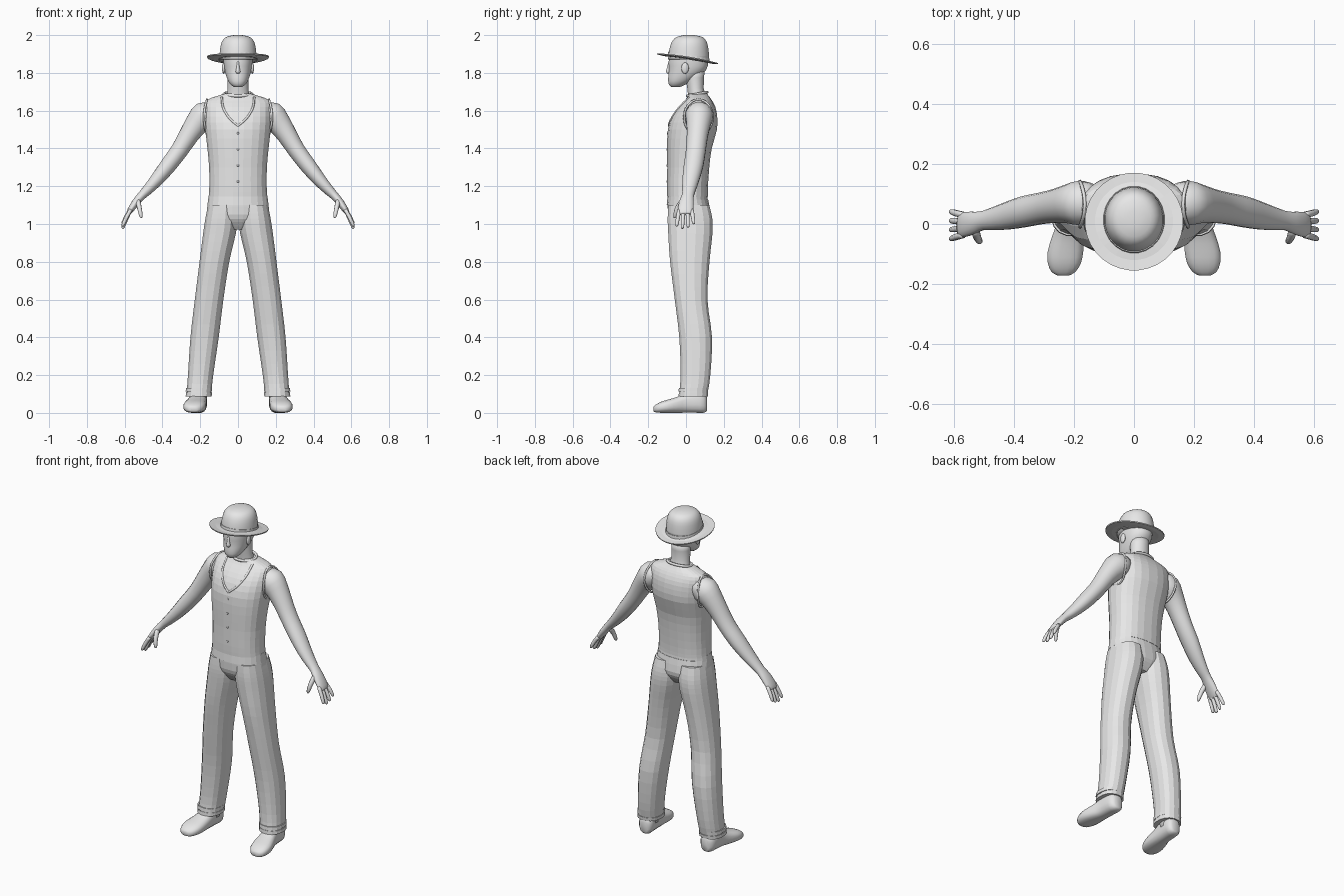
import bpy, bmesh, math
from mathutils import Vector
from mathutils.bvhtree import BVHTree

if "Cube" in bpy.data.objects:
    bpy.data.objects.remove(bpy.data.objects["Cube"])

grey = bpy.data.materials.new("plain grey")
grey.use_nodes = True
grey.diffuse_color = (.8, .8, .8, 1)
grey.node_tree.nodes["Principled BSDF"].inputs["Base Color"].default_value = (.8, .8, .8, 1)

X, Y, Z = Vector((1, 0, 0)), Vector((0, 1, 0)), Vector((0, 0, 1))


def spline(rows, steps):
    """Smooth interpolation through rows of equal length."""
    if steps < 2:
        return [tuple(r) for r in rows]
    result = []
    for i in range(len(rows) - 1):
        a, b = rows[max(i - 1, 0)], rows[i]
        c, d = rows[i + 1], rows[min(i + 2, len(rows) - 1)]
        for k in range(steps):
            t = k / steps
            result.append(tuple(
                q + t * ((r - p) / 2 + t * ((p - 2.5 * q + 2 * r - s / 2)
                                            + t * ((s - p) / 2 + 1.5 * (q - r))))
                for p, q, r, s in zip(a, b, c, d)))
    return result + [tuple(rows[-1])]


def finish(name, bm, smooth=False, mirror=False):
    bmesh.ops.recalc_face_normals(bm, faces=bm.faces)
    mesh = bpy.data.meshes.new(name)
    bm.to_mesh(mesh)
    bm.free()
    mesh.materials.append(grey)
    if smooth:
        mesh.shade_smooth()
    obj = bpy.data.objects.new(name, mesh)
    bpy.context.collection.objects.link(obj)
    if mirror:
        obj.modifiers.new("Mirror", "MIRROR")
    return obj


def loft(name, rows, plane="flat", sides=20, steps=2, power=2.0,
         smooth=False, mirror=False, bend=None, caps=True):
    """Skin rings given as (x, y, z, half width, half depth)."""
    bm = bmesh.new()
    rows = spline(rows, steps)
    centres = [Vector(r[:3]) for r in rows]
    rings = []
    for i, row in enumerate(rows):
        if plane == "flat":
            u, v = X, Y
        elif plane == "upright":
            u, v = X, Z
        else:
            tangent = centres[min(i + 1, len(rows) - 1)] - centres[max(i - 1, 0)]
            tangent.normalize()
            v = (Y - tangent * tangent.dot(Y)).normalized()
            u = v.cross(tangent)
        ring = []
        for k in range(sides):
            angle = math.tau * (k + .5) / sides
            c, s = math.cos(angle), math.sin(angle)
            c = math.copysign(abs(c) ** (2 / power), c)
            s = math.copysign(abs(s) ** (2 / power), s)
            point = centres[i] + u * c * row[3] + v * s * row[4]
            ring.append(bm.verts.new(bend(point) if bend else point))
        rings.append(ring)
    for a, b in zip(rings, rings[1:]):
        for k in range(sides):
            n = (k + 1) % sides
            bm.faces.new((a[k], a[n], b[n], b[k]))
    if caps:
        bm.faces.new(rings[0])
        bm.faces.new(rings[-1])
    return finish(name, bm, smooth, mirror)


def middle(rows):
    return [(0, *r) for r in rows]


def piping(name, points, radius, closed=False, mirror=False):
    """Thin round trim along a path."""
    curve = bpy.data.curves.new(name, "CURVE")
    curve.dimensions = "3D"
    curve.bevel_depth = radius
    curve.bevel_resolution = 1
    line = curve.splines.new("POLY")
    line.points.add(len(points) - 1)
    for p, co in zip(line.points, points):
        p.co = (*co, 1)
    line.use_cyclic_u = closed
    helper = bpy.data.objects.new(name + " path", curve)
    bpy.context.collection.objects.link(helper)
    bm = bmesh.new()
    graph = bpy.context.evaluated_depsgraph_get()
    bm.from_mesh(helper.evaluated_get(graph).to_mesh())
    bpy.data.objects.remove(helper)
    return finish(name, bm, mirror=mirror)


def ball(name, centre, size, mirror=False):
    bm = bmesh.new()
    bmesh.ops.create_uvsphere(bm, u_segments=12, v_segments=8, radius=1)
    bmesh.ops.scale(bm, vec=size, verts=bm.verts)
    bmesh.ops.translate(bm, vec=centre, verts=bm.verts)
    return finish(name, bm, True, mirror)


# Vest
vest = loft("vest", middle([
    (.008, 1.145, .156, .108), (.008, 1.2, .153, .109), (.012, 1.3, .154, .112),
    (.018, 1.4, .163, .119), (.034, 1.5, .174, .131), (.046, 1.57, .178, .12),
    (.058, 1.62, .178, .098), (.066, 1.655, .168, .072), (.066, 1.675, .12, .057),
    (.062, 1.69, .07, .05)]), sides=24, power=2.35)
shape = bmesh.new()
shape.from_mesh(vest.data)
tree = BVHTree.FromBMesh(shape)
shape.free()


def on_front(x, z):
    hit = tree.ray_cast(Vector((x, -1, z)), Y)[0]
    return (x, hit.y if hit else .03, z)


# Vest trims: neckline, armholes, collar and buttons
neckline = spline([(.086, 1.672), (.078, 1.615), (.045, 1.56), (0, 1.52)], 5)
piping("neckline_trim", [on_front(*p) for p in neckline], .006, mirror=True)
turns = [math.tau * k / 24 for k in range(24)]
piping("armhole_trim", [(.172 + .008 * math.cos(2 * a), .066 + .076 * math.cos(a),
                         1.565 + .094 * math.sin(a)) for a in turns],
       .006, True, True)
piping("collar", [(.074 * math.cos(a), .06 + .052 * math.sin(a),
                   1.688 + .01 * math.sin(a)) for a in turns], .008, True)
for i in range(4):
    ball(f"button_{i + 1}", on_front(0, 1.48 - .085 * i), (.006, .004, .006))

# Trousers
loft("waistband", middle([(.008, 1.1, .163, .111), (.008, 1.15, .157, .106)]),
     sides=24, steps=1, power=2.3)
loft("hips", middle([(.02, .97, .08, .07), (.02, 1.01, .135, .1),
                     (.018, 1.05, .166, .114), (.01, 1.13, .158, .108)]),
     sides=24, power=2.3)
loft("trouser_leg", [
    (.082, .015, 1.1, .078, .11), (.088, .021, 1.03, .086, .12),
    (.098, .023, .95, .088, .119), (.125, .02, .8, .08, .106),
    (.153, .027, .6, .077, .088), (.177, .051, .4, .076, .088),
    (.198, .05, .2, .068, .08), (.208, .037, .09, .066, .076)],
    sides=16, steps=3, power=2.3, mirror=True)
for i, height in enumerate((.1, .125)):
    loft(f"trouser_cuff_{i + 1}", [(.208, .038, height - .012, .07, .079),
                                   (.207, .04, height + .008, .07, .079)],
         sides=16, steps=1, power=2.3, mirror=True)

# Shoes and ankles
def flatten_sole(p):
    p.z = max(p.z, 0)
    return p


loft("shoe", [
    (.205, .112, .045, .022, .035), (.207, .095, .053, .042, .053),
    (.21, .05, .06, .046, .06), (.213, 0, .054, .047, .054),
    (.22, -.04, .044, .053, .044), (.228, -.09, .036, .06, .036),
    (.232, -.13, .03, .056, .03), (.235, -.16, .023, .04, .021),
    (.235, -.172, .02, .018, .012)],
    plane="upright", sides=16, power=2.6, smooth=True, mirror=True, bend=flatten_sole)
loft("ankle", [(.208, .045, .06, .045, .052), (.206, .045, .15, .045, .052)],
     steps=1, smooth=True, mirror=True)

# Arms and hands
loft("arm", [
    (.13, .07, 1.6, .05, .06), (.175, .07, 1.575, .076, .075),
    (.215, .067, 1.535, .065, .066), (.26, .06, 1.47, .054, .057),
    (.31, .052, 1.39, .047, .053), (.37, .04, 1.31, .044, .052),
    (.43, .025, 1.235, .036, .045), (.48, .015, 1.18, .028, .036),
    (.51, .01, 1.15, .023, .032), (.54, .003, 1.115, .021, .039),
    (.572, -.003, 1.07, .016, .042), (.582, -.003, 1.052, .01, .037)],
    plane="path", sides=16, smooth=True, mirror=True)
for i, reach in enumerate((.045, .06, .066, .055)):
    y = .03 - .022 * i
    tip = y * 1.35
    loft(f"finger_{i + 1}", [
        (.568, y, 1.075, .011, .011), (.59, (y + tip) / 2, 1.075 - reach * .7, .011, .011),
        (.608, tip, 1.06 - reach * 1.15, .009, .009),
        (.612, tip, 1.052 - reach * 1.15, .004, .004)],
        plane="path", sides=8, smooth=True, mirror=True)
loft("thumb", [(.53, -.015, 1.125, .014, .016), (.522, -.045, 1.085, .013, .014),
               (.514, -.058, 1.045, .01, .01), (.512, -.061, 1.032, .004, .004)],
     plane="path", sides=8, smooth=True, mirror=True)

# Neck and head
loft("neck", middle([(.062, 1.66, .064, .05), (.05, 1.72, .055, .044),
                     (.045, 1.82, .056, .055)]), smooth=True)
loft("head", middle([
    (-.056, 1.724, .02, .022), (-.044, 1.742, .043, .049), (-.018, 1.775, .06, .077),
    (.008, 1.815, .072, .099), (.013, 1.86, .078, .106), (.015, 1.92, .08, .1)]),
    power=2.2, smooth=True)
loft("nose", middle([(-.093, 1.797, .008, .006), (-.094, 1.806, .014, .013),
                     (-.091, 1.83, .008, .01), (-.088, 1.86, .006, .005)]),
     sides=8, smooth=True)
ball("ear", (.076, -.005, 1.825), (.009, .02, .03), True)


# Hat
def tilt_brim(p):
    p.z += -.16 * p.y + .35 * p.x * p.x
    return p


loft("hat_brim", middle([
    (.012, 1.872, .085, .09), (.01, 1.87, .13, .13), (.008, 1.873, .163, .162),
    (.008, 1.879, .164, .163), (.01, 1.878, .13, .13), (.012, 1.885, .085, .09)]),
    sides=32, steps=1, bend=tilt_brim)
loft("hat_band", middle([(.014, 1.872, .104, .113), (.015, 1.897, .101, .11)]),
     sides=24, steps=1, bend=lambda p: p - Z * p.y * .16)
loft("hat_crown", middle([
    (.014, 1.87, .1, .11), (.015, 1.915, .097, .106), (.017, 1.955, .09, .097),
    (.018, 1.98, .076, .082), (.018, 1.993, .055, .06), (.018, 2, .022, .026)]),
    sides=24, smooth=True)
